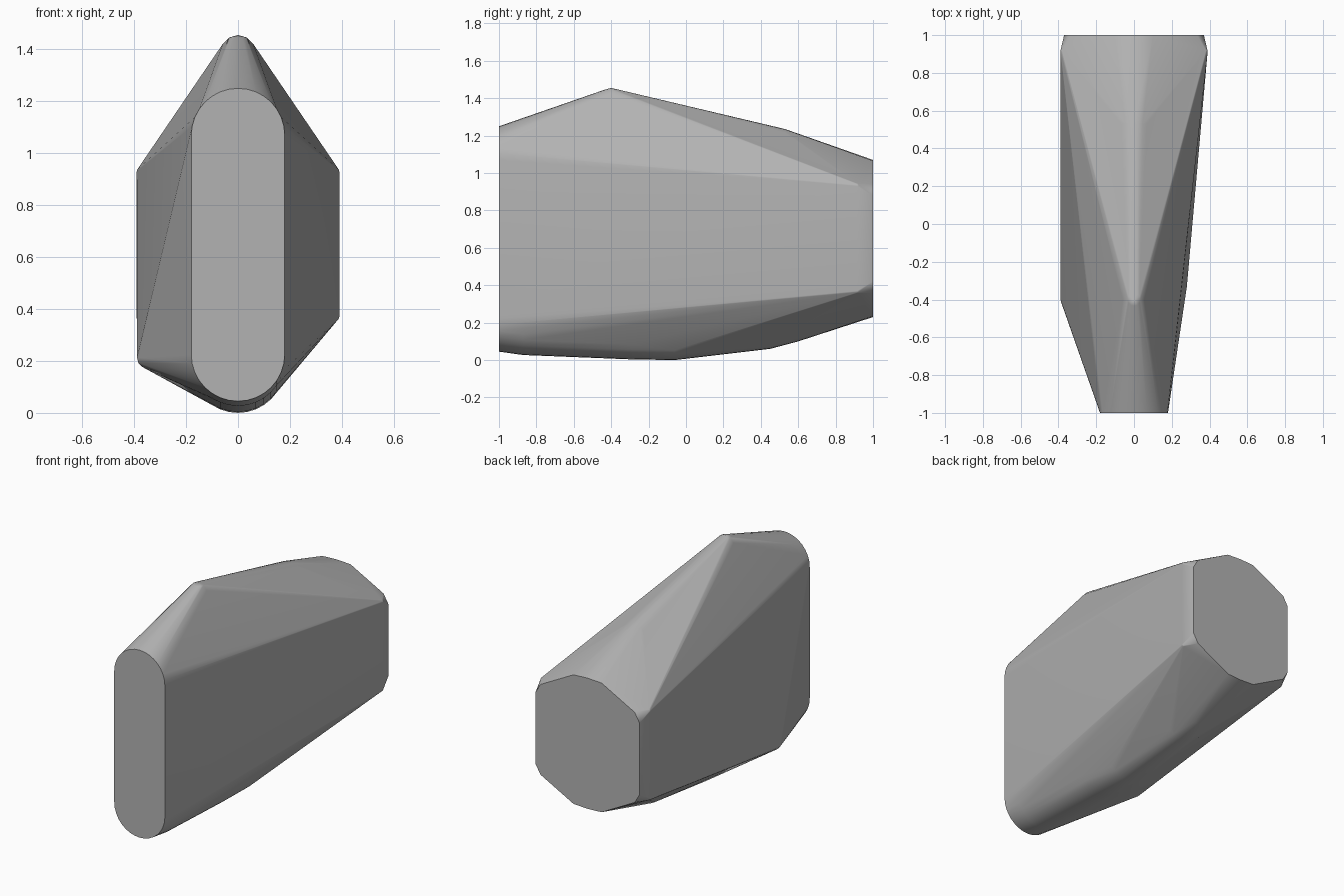
import bpy
import bmesh
from math import sin, cos, pi

cube = bpy.data.objects.get("Cube")
if cube:
    bpy.data.objects.remove(cube, do_unlink=True)

points = []


def arc(y, centre_z, radius, up, steps=16):
    """Half circle across the body, opening up or down."""
    for i in range(steps + 1):
        a = pi * i / steps
        points.append((radius * cos(a), y, centre_z + up * radius * sin(a)))


def ball(x, y, z, radius, segments=12):
    """Rounded corner of the hull."""
    for ring in range(1, segments // 2):
        p = pi * ring / (segments // 2)
        for i in range(segments):
            a = 2 * pi * i / segments
            points.append((x + radius * sin(p) * cos(a),
                           y + radius * sin(p) * sin(a),
                           z + radius * cos(p)))
    points.extend([(x, y, z + radius), (x, y, z - radius)])


# Flat stadium-shaped front end
arc(-1, 1.07, 0.18, 1)
arc(-1, 0.225, 0.18, -1)

# Rounded keel sections: y, lowest z, radius
for y, low, r in ((-0.87, 0.027, 0.18), (-0.3, 0.004, 0.18), (-0.06, 0, 0.18),
                  (0.45, 0.06, 0.17), (0.6, 0.1, 0.15)):
    arc(y, low + r, r, -1)

# Top peak and the ridge behind it
ball(0, -0.4, 1.387, 0.068)
arc(0.53, 1.115, 0.12, 1)

# Rear corners and flat eight-sided back end, both sides
for s in (-1, 1):
    for z in (0.37, 0.93):
        ball(s * 0.375, 0.915, z, 0.015)
    for x, half in ((0.37, 0.23), (0.335, 0.29), (0.1, 0.415), (0, 0.42)):
        for v in (-1, 1):
            points.append((s * x, 1, 0.65 + v * half))

# Low bulge on the right, shallow swell on the left
ball(-0.347, -0.4, 0.213, 0.042)
ball(0.235, -0.33, 0.6, 0.045)

# Wrap everything in one convex skin
bm = bmesh.new()
for p in points:
    bm.verts.new(p)
bmesh.ops.remove_doubles(bm, verts=bm.verts, dist=0.001)
hull = bmesh.ops.convex_hull(bm, input=bm.verts, use_existing_faces=False)
unused = {e for e in hull["geom_interior"] + hull["geom_unused"]
          if isinstance(e, bmesh.types.BMVert)}
bmesh.ops.delete(bm, geom=list(unused), context="VERTS")
bmesh.ops.dissolve_limit(bm, angle_limit=0.01, verts=bm.verts, edges=bm.edges)
bmesh.ops.recalc_face_normals(bm, faces=bm.faces)

mesh = bpy.data.meshes.new("body_shell")
bm.to_mesh(mesh)
bm.free()
body = bpy.data.objects.new("body_shell", mesh)
bpy.context.collection.objects.link(body)

# Plain grey finish
grey = bpy.data.materials.new("plain_grey")
grey.use_nodes = True
colour = (0.45, 0.45, 0.45, 1)
grey.diffuse_color = colour
grey.node_tree.nodes["Principled BSDF"].inputs["Base Color"].default_value = colour
mesh.materials.append(grey)

# Soft shading, crisp end faces
bpy.context.view_layer.objects.active = body
body.select_set(True)
bpy.ops.object.shade_smooth_by_angle(angle=0.6)
weighted = body.modifiers.new("even_normals", "WEIGHTED_NORMAL")
weighted.keep_sharp = True
